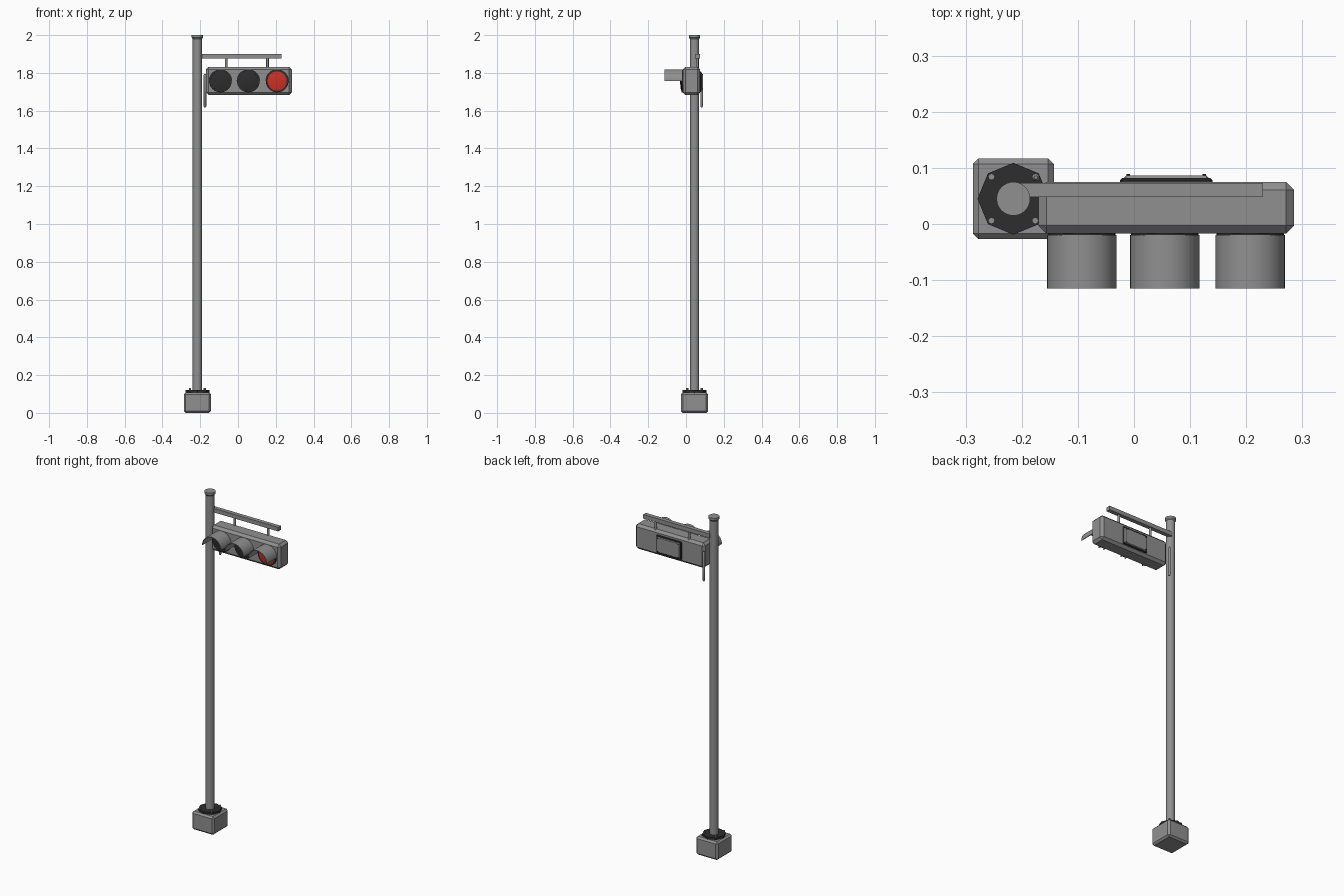
import bpy, bmesh, math
from mathutils import Matrix, Vector

cube = bpy.data.objects.get("Cube")
if cube:
    bpy.data.objects.remove(cube, do_unlink=True)


def material(name, rgb):
    m = bpy.data.materials.new(name)
    m.use_nodes = True
    colour = (*rgb, 1)
    m.diffuse_color = colour
    m.node_tree.nodes["Principled BSDF"].inputs["Base Color"].default_value = colour
    return m


GREY = material("painted grey", (0.28, 0.28, 0.28))
DARK = material("dark rubber", (0.026, 0.026, 0.026))
RED = material("red lens", (0.6, 0.03, 0.02))


def finish(name, bm, mat, smooth=False):
    bmesh.ops.recalc_face_normals(bm, faces=bm.faces)
    mesh = bpy.data.meshes.new(name)
    bm.to_mesh(mesh)
    bm.free()
    mesh.materials.append(mat)
    ob = bpy.data.objects.new(name, mesh)
    bpy.context.collection.objects.link(ob)
    if smooth:
        bpy.ops.object.select_all(action="DESELECT")
        ob.select_set(True)
        bpy.context.view_layer.objects.active = ob
        bpy.ops.object.shade_smooth_by_angle(angle=math.radians(35))
    return ob


def box(name, low, high, mat, bevel=0):
    """Box between two corners, with chamfered edges."""
    low, high = Vector(low), Vector(high)
    bm = bmesh.new()
    bmesh.ops.create_cube(bm, size=1)
    for v in bm.verts:
        v.co = (low + high) / 2 + v.co * (high - low)
    if bevel:
        bmesh.ops.bevel(bm, geom=bm.edges[:], offset=bevel, segments=1, affect="EDGES")
    return finish(name, bm, mat)


def lathe(name, profile, origin, mat, sides=32, forward=False, smooth=True):
    """Turn (radius, height) pairs about z, or about -y when forward."""
    bm = bmesh.new()
    rings = [[bm.verts.new((r * math.cos(math.tau * i / sides),
                            r * math.sin(math.tau * i / sides), h))
              for i in range(sides)] for r, h in profile]
    for a, b in zip(rings, rings[1:]):
        for i in range(sides):
            j = (i + 1) % sides
            bm.faces.new((a[i], a[j], b[j], b[i]))
    bm.faces.new(rings[0])
    bm.faces.new(rings[-1])
    turn = Matrix.Rotation(math.pi / 2, 4, "X") if forward else Matrix()
    bm.transform(Matrix.Translation(origin) @ turn)
    return finish(name, bm, mat, smooth)


# Footing, flange and anchor bolts
px, py = -0.215, 0.045
box("footing", (px - 0.072, py - 0.072, 0), (px + 0.072, py + 0.072, 0.108), GREY, 0.01)
lathe("flange", [(0.064, 0.106), (0.064, 0.12)], (px, py, 0), DARK, 8, smooth=False)
for sx in (-1, 1):
    for sy in (-1, 1):
        lathe("anchor_bolt", [(0.006, 0.118), (0.006, 0.131)],
              (px + sx * 0.039, py + sy * 0.039, 0), GREY, 8, smooth=False)

# Pole with flared cap
lathe("pole", [(0.025, 0.115), (0.025, 1.98), (0.03, 1.987), (0.03, 2.0)],
      (px, py, 0), GREY)

# Arm and hangers
box("arm", (-0.205, 0.048, 1.877), (0.23, 0.073, 1.901), GREY)
for x in (-0.063, 0.156):
    lathe("hanger", [(0.007, 1.82), (0.007, 1.88)], (x, 0.06, 0), GREY, 12)

# Side conduit with rounded ends
lathe("conduit", [(0.003, 1.617), (0.007, 1.623), (0.007, 1.789), (0.003, 1.795)],
      (-0.175, 0.083, 0), GREY, 12)

# Signal housing
box("housing", (-0.17, -0.017, 1.683), (0.285, 0.075, 1.832), GREY, 0.014)

# Rear access panel, its gasket and screws
box("panel_gasket", (-0.025, 0.07, 1.7), (0.14, 0.082, 1.807), DARK, 0.004)
box("access_panel", (-0.018, 0.075, 1.707), (0.133, 0.086, 1.8), GREY, 0.004)
for x in (-0.01, 0.125):
    for z in (1.715, 1.792):
        lathe("panel_screw", [(0.003, 0), (0.003, 0.008)],
              (x, 0.089, z), DARK, 8, forward=True, smooth=False)


def visor(name, cx, cz, r_out=0.062, r_in=0.058, back=-0.02, front=-0.115, steps=20):
    """Half-round hood over a lamp."""
    bm = bmesh.new()
    rows = []
    for i in range(steps + 1):
        a = math.pi * i / steps
        c, s = math.cos(a), math.sin(a)
        rows.append([bm.verts.new((cx + r * c, y, cz + r * s))
                     for r, y in ((r_out, back), (r_out, front), (r_in, front), (r_in, back))])
    for a, b in zip(rows, rows[1:]):
        for k in range(4):
            n = (k + 1) % 4
            bm.faces.new((a[k], a[n], b[n], b[k]))
    bm.faces.new(rows[0])
    bm.faces.new(rows[-1])
    return finish(name, bm, GREY, True)


# Three lamps: bezel, domed lens and hood
lamp_z = 1.757
for side, x, lens in (("right", -0.093, DARK), ("middle", 0.055, DARK), ("left", 0.207, RED)):
    lathe(side + "_bezel", [(0.06, -0.004), (0.06, 0.008)], (x, -0.017, lamp_z), DARK, forward=True)
    lathe(side + "_lens", [(0.052, 0), (0.051, 0.009), (0.035, 0.012), (0.012, 0.014)],
          (x, -0.017, lamp_z), lens, forward=True)
    visor(side + "_visor", x, lamp_z)
